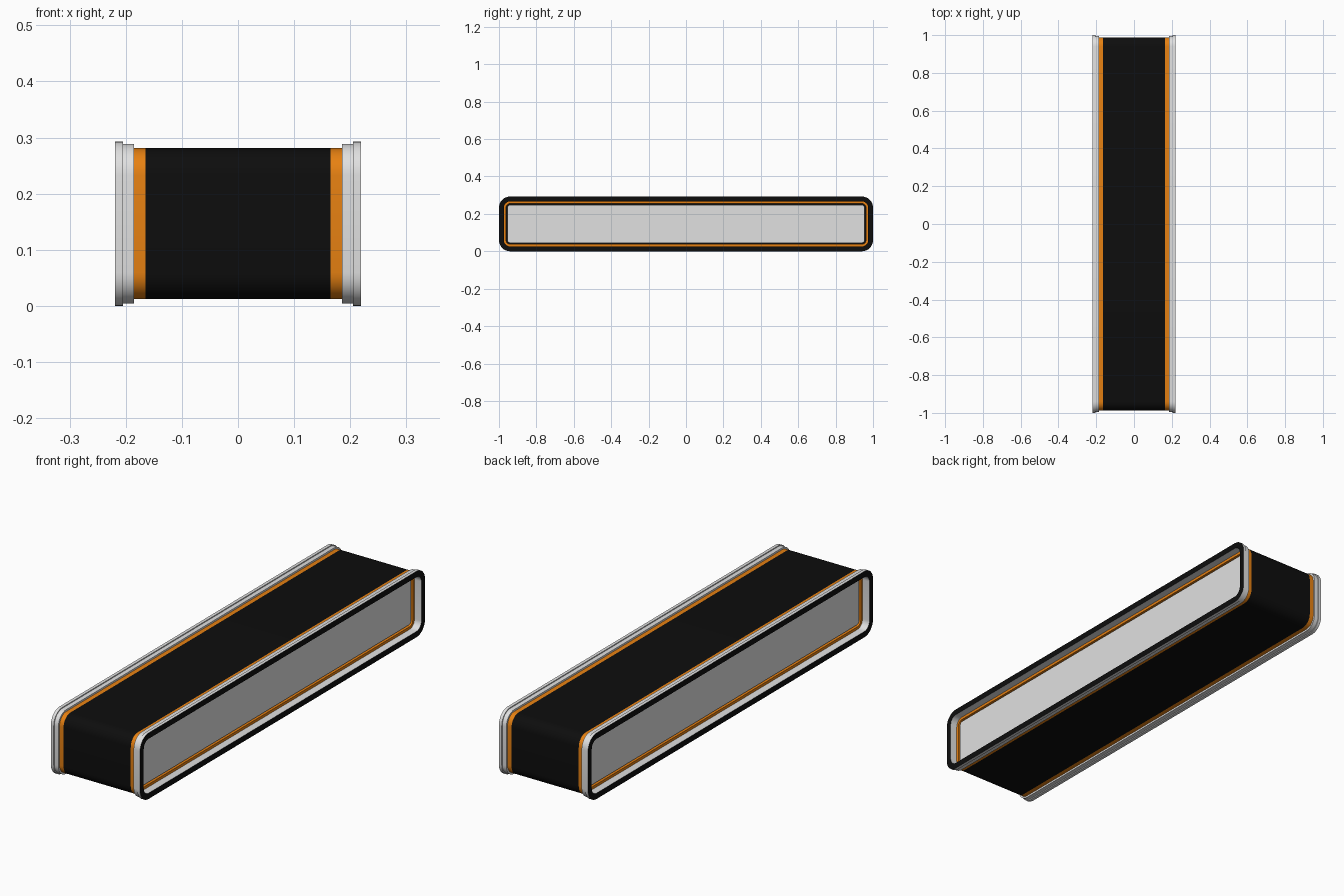
import bpy, bmesh, math

cube = bpy.data.objects.get("Cube")
if cube:
    bpy.data.objects.remove(cube)

HALF_Y, HALF_Z, RADIUS = 1.0, 0.1465, 0.06


def material(name, rgb):
    m = bpy.data.materials.new(name)
    m.use_nodes = True
    m.diffuse_color = (*rgb, 1)
    m.node_tree.nodes["Principled BSDF"].inputs["Base Color"].default_value = (*rgb, 1)
    return m


black = material("black", (0.004, 0.004, 0.004))
orange = material("orange", (0.8, 0.22, 0.006))
white = material("light grey", (0.75, 0.75, 0.75))


def rounded_ring(bm, x, inset, steps=8):
    """Rounded rectangle across x, shrunk by inset."""
    r = max(RADIUS - inset, 0.015)
    cy, cz = HALF_Y - inset - r, HALF_Z - inset - r
    ring = []
    for corner, (sy, sz) in enumerate([(1, 1), (-1, 1), (-1, -1), (1, -1)]):
        for i in range(steps + 1):
            a = math.pi / 2 * (corner + i / steps)
            ring.append(bm.verts.new((x, sy * cy + r * math.cos(a),
                                      HALF_Z + sz * cz + r * math.sin(a))))
    return ring


def loft(name, profile, mats, hollow=False, dark_band=None):
    """Skin rings of (x, inset); a hollow loft closes on itself."""
    bm = bmesh.new()
    rings = [rounded_ring(bm, x, inset) for x, inset in profile]
    pairs = list(zip(rings, rings[1:]))
    if hollow:
        pairs.append((rings[-1], rings[0]))
    else:
        bm.faces.new(rings[0])
        bm.faces.new(rings[-1])
    for band, (a, b) in enumerate(pairs):
        for i in range(len(a)):
            j = (i + 1) % len(a)
            face = bm.faces.new((a[i], a[j], b[j], b[i]))
            face.material_index = 1 if band == dark_band else 0
    bmesh.ops.recalc_face_normals(bm, faces=bm.faces)
    mesh = bpy.data.meshes.new(name)
    bm.to_mesh(mesh)
    bm.free()
    for m in mats:
        mesh.materials.append(m)
    obj = bpy.data.objects.new(name, mesh)
    bpy.context.collection.objects.link(obj)
    bpy.ops.object.select_all(action="DESELECT")
    obj.select_set(True)
    bpy.context.view_layer.objects.active = obj
    bpy.ops.object.shade_smooth_by_angle(angle=math.radians(30))
    return obj


# Main sleeve
loft("body", [(-0.165, 0.012), (0.165, 0.012)], [black])

for side, s in (("left", 1), ("right", -1)):
    # Coloured seal between sleeve and frame
    loft(side + "_seal", [(s * 0.165, 0.012), (s * 0.185, 0.012),
                          (s * 0.185, 0.038), (s * 0.165, 0.038)], [orange], hollow=True)
    # Stepped end frame with a dark front face
    loft(side + "_frame", [(s * 0.185, 0.026), (s * 0.185, 0.004), (s * 0.205, 0.004),
                           (s * 0.205, 0), (s * 0.219, 0), (s * 0.219, 0.026)],
         [white, black], hollow=True, dark_band=4)
    # Recessed end panel
    loft(side + "_panel", [(s * 0.16, 0.045), (s * 0.182, 0.045)], [white])
